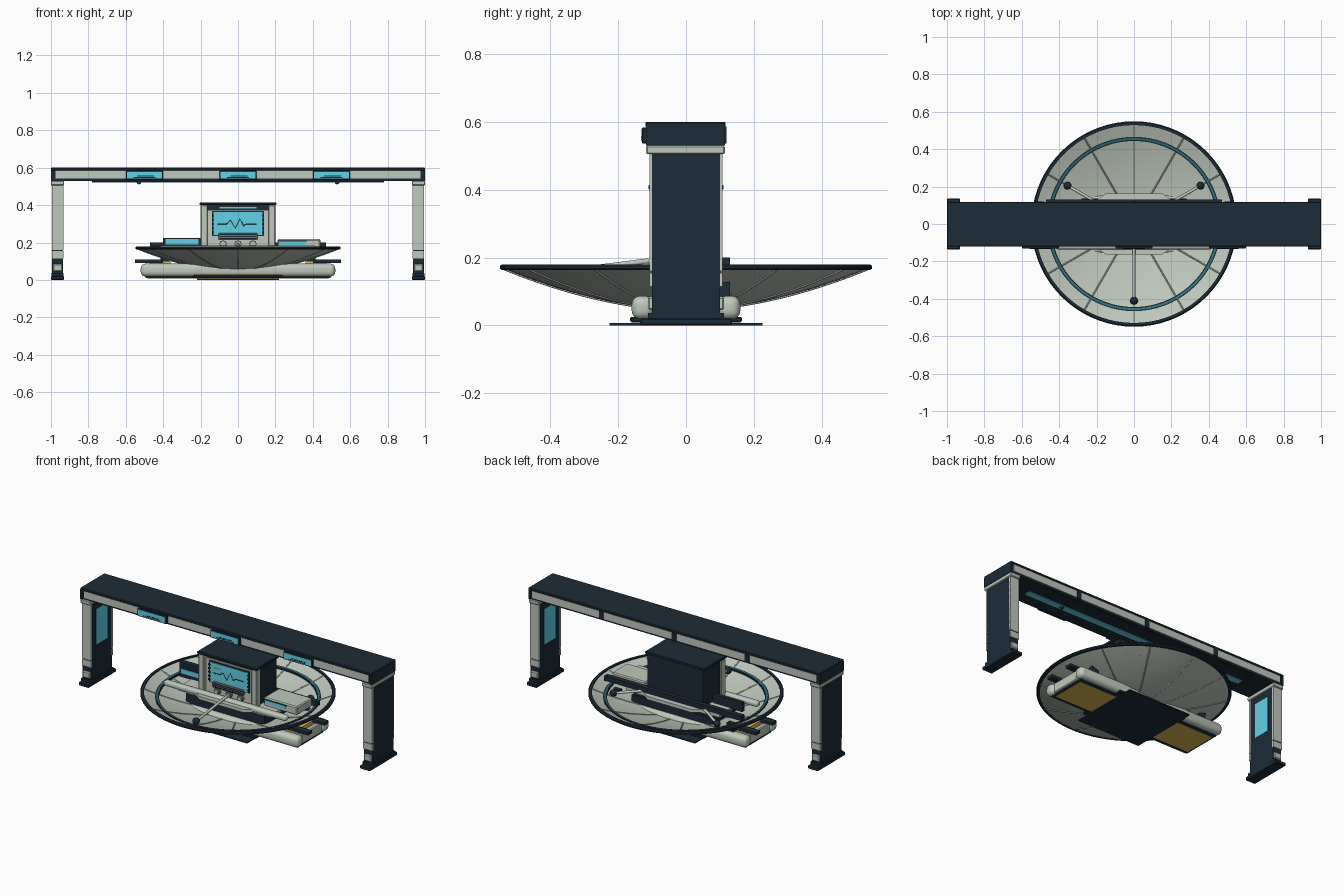
import bpy, bmesh, math
from mathutils import Vector

old = bpy.data.objects.get("Cube")
if old:
    bpy.data.objects.remove(old, do_unlink=True)


def material(name, r, g, b):
    m = bpy.data.materials.new(name)
    m.use_nodes = True
    m.diffuse_color = (r, g, b, 1)
    bsdf = m.node_tree.nodes["Principled BSDF"]
    bsdf.inputs["Base Color"].default_value = (r, g, b, 1)
    bsdf.inputs["Roughness"].default_value = 0.6
    return m


NAVY = material("dark navy", 0.012, 0.024, 0.038)
CREAM = material("pale grey green", 0.52, 0.58, 0.51)
GREY = material("mid grey", 0.17, 0.19, 0.19)
CYAN = material("screen cyan", 0.13, 0.67, 0.84)
TEAL = material("dim teal", 0.03, 0.17, 0.2)
AMBER = material("amber", 0.72, 0.46, 0.09)


def finish(name, bm, mat, smooth=False):
    bmesh.ops.recalc_face_normals(bm, faces=bm.faces)
    me = bpy.data.meshes.new(name)
    bm.to_mesh(me)
    bm.free()
    ob = bpy.data.objects.new(name, me)
    bpy.context.collection.objects.link(ob)
    me.materials.append(mat)
    if smooth:
        bpy.ops.object.select_all(action='DESELECT')
        bpy.context.view_layer.objects.active = ob
        ob.select_set(True)
        bpy.ops.object.shade_smooth_by_angle(angle=math.radians(35))
    return ob


def box(name, x, y, z, mat, bevel=0.0, segs=1):
    """Box from (min, max) ranges."""
    bm = bmesh.new()
    bmesh.ops.create_cube(bm, size=1)
    for v in bm.verts:
        v.co = [(lo + hi) / 2 + c * (hi - lo) for c, (lo, hi) in zip(v.co, (x, y, z))]
    if bevel:
        bmesh.ops.bevel(bm, geom=bm.edges[:], offset=bevel, segments=segs,
                        profile=0.5, affect='EDGES')
    return finish(name, bm, mat, segs > 1)


def flip(r, s):
    return r if s > 0 else (-r[1], -r[0])


def pair(name, x, y, z, mat, **kw):
    """Left and right copies, mirrored in x."""
    for s, side in ((1, "left"), (-1, "right")):
        box(f"{name}_{side}", flip(x, s), y, z, mat, **kw)


def front_back(name, x, y, z, mat, **kw):
    """Back and front copies, mirrored in y."""
    for s, side in ((1, "back"), (-1, "front")):
        box(f"{name}_{side}", x, flip(y, s), z, mat, **kw)


def rod(name, path, radius, mat):
    cu = bpy.data.curves.new(name, 'CURVE')
    cu.dimensions = '3D'
    cu.bevel_depth = radius
    cu.bevel_resolution = 2
    cu.use_fill_caps = True
    sp = cu.splines.new('POLY')
    sp.points.add(len(path) - 1)
    for p, co in zip(sp.points, path):
        p.co = (*co, 1)
    cu.materials.append(mat)
    ob = bpy.data.objects.new(name, cu)
    bpy.context.collection.objects.link(ob)
    return ob


def lathe(name, profile, mat, n=72):
    """Closed (radius, height) profile spun round z."""
    bm = bmesh.new()
    rings = []
    for i in range(n):
        a = 2 * math.pi * i / n
        rings.append([bm.verts.new((r * math.cos(a), r * math.sin(a), z)) for r, z in profile])
    for i in range(n):
        p, q = rings[i], rings[(i + 1) % n]
        for j in range(len(profile)):
            k = (j + 1) % len(profile)
            bm.faces.new((p[j], p[k], q[k], q[j]))
    return finish(name, bm, mat, True)


def ball(name, co, r, mat):
    bm = bmesh.new()
    bmesh.ops.create_uvsphere(bm, u_segments=16, v_segments=10, radius=r)
    bmesh.ops.translate(bm, verts=bm.verts, vec=co)
    return finish(name, bm, mat, True)


# Overhead beam
box("beam_core", (-0.99, 0.99), (-0.11, 0.11), (0.53, 0.59), NAVY)
box("beam_top", (-1, 1), (-0.12, 0.117), (0.585, 0.6), NAVY, bevel=0.003)
box("beam_underside", (-0.78, 0.78), (-0.1, 0.1), (0.524, 0.531), NAVY)
box("beam_light_strip", (-0.78, 0.78), (-0.02, 0.02), (0.52, 0.525), CYAN)
front_back("beam_band", (-0.975, 0.975), (0.105, 0.115), (0.541, 0.585), CREAM)
pair("beam_end", (0.985, 1), (-0.118, 0.115), (0.53, 0.59), NAVY)
for i, x in enumerate((-0.5, 0, 0.5)):
    box(f"beam_screen_frame_{i}", (x - 0.1, x + 0.1), (-0.13, -0.11), (0.536, 0.584), NAVY, bevel=0.003)
    box(f"beam_screen_{i}", (x - 0.093, x + 0.093), (-0.1315, -0.129), (0.542, 0.579), CYAN)
    box(f"beam_screen_mark_{i}", (x - 0.06, x + 0.06), (-0.1325, -0.131), (0.546, 0.55), NAVY)
    box(f"beam_screen_text_{i}", (x - 0.04, x + 0.05), (-0.1325, -0.131), (0.553, 0.557), NAVY)
    box(f"beam_joint_{i}", (x - 0.015, x + 0.015), (0.11, 0.119), (0.536, 0.586), NAVY)
for s in (-1, 1):
    ball(f"beam_lamp_{s}", (s * 0.53, 0, 0.524), 0.013, NAVY)

# End posts
pair("post_core", (0.935, 0.995), (-0.1, 0.1), (0.01, 0.53), NAVY)
pair("post_collar", (0.93, 1), (-0.118, 0.115), (0.505, 0.53), CREAM, bevel=0.004)
pair("post_foot", (0.93, 1), (-0.135, 0.135), (0, 0.022), NAVY, bevel=0.004)
pair("post_ankle", (0.932, 0.998), (-0.112, 0.112), (0.02, 0.036), NAVY)
pair("post_panel", (0.9335, 0.936), (-0.055, 0.055), (0.24, 0.46), CYAN)
for s, side in ((1, "back"), (-1, "front")):
    pair(f"post_facing_{side}", (0.934, 0.995), flip((0.095, 0.107), s), (0.16, 0.51), CREAM)
    pair(f"post_lower_facing_{side}", (0.934, 0.995), flip((0.095, 0.107), s), (0.115, 0.155), CREAM)
    pair(f"post_socket_{side}", (0.94, 0.99), flip((0.09, 0.112), s), (0.045, 0.085), CREAM, bevel=0.005)

# Dish
R = 0.537


def dish_z(r):
    return 0.045 + 0.122 * (r / R) ** 1.8


radii = [0.01 + (R - 0.01) * i / 16 for i in range(17)]
lathe("dish_shell", [(r, dish_z(r)) for r in radii]
      + [(r, dish_z(r) + 0.008) for r in reversed(radii)], CREAM)
lathe("dish_rim", [(0.529, 0.163), (0.543, 0.163), (0.549, 0.168), (0.549, 0.175),
                   (0.543, 0.18), (0.529, 0.18)], NAVY)
for name, r, w, h, mat in (("dish_ring_edge", 0.455, 0.011, 0.012, NAVY),
                           ("dish_ring_light", 0.455, 0.005, 0.015, TEAL)):
    z = dish_z(r)
    lathe(name, [(r - w, z), (r + w, z + 0.004), (r + w, z + h + 0.003), (r - w, z + h)], mat)
for i in range(12):
    a = math.radians(90 + 30 * i)
    spots = [(r * math.cos(a), r * math.sin(a), dish_z(r)) for r in radii[3:]]
    rod(f"dish_inner_rib_{i}", [(x, y, z + 0.008) for x, y, z in spots], 0.004, CREAM)
    rod(f"dish_outer_rib_{i}", spots, 0.004, CREAM)

# Three struts with ball joints
for i, deg in enumerate((30, 150, 270)):
    d = Vector((math.cos(math.radians(deg)), math.sin(math.radians(deg)), 0))
    foot = d * 0.41 + Vector((0, 0, 0.152))
    rod(f"strut_{i}", [foot, d * 0.11 + Vector((0, 0, 0.19))], 0.008, CREAM)
    ball(f"strut_joint_{i}", foot, 0.021, NAVY)

# Base and side rails
box("base_plate", (-0.22, 0.22), (-0.225, 0.225), (0, 0.007), NAVY)
box("base_step", (-0.24, 0.24), (-0.165, 0.165), (0.009, 0.025), NAVY, bevel=0.004)
box("base_skid", (-0.495, 0.495), (-0.125, 0.125), (0.009, 0.018), NAVY)
box("base_glow", (-0.485, 0.485), (-0.108, 0.108), (0.0075, 0.01), AMBER)
box("base_core", (-0.48, 0.48), (-0.11, 0.11), (0.015, 0.078), CREAM)
front_back("base_rail", (-0.52, 0.52), (0.095, 0.16), (0.018, 0.087), CREAM, bevel=0.025, segs=4)
pair("base_amber_strip", (0.36, 0.47), (-0.09, 0.09), (0.078, 0.1), AMBER)
pair("base_end_bar", (0.4, 0.55), (-0.1, -0.06), (0.09, 0.108), NAVY)
pair("base_end_bar_back", (0.4, 0.55), (0.06, 0.1), (0.09, 0.108), NAVY)
pair("base_end_cap", (0.475, 0.505), (-0.1, 0.1), (0.02, 0.082), CREAM, bevel=0.005)
pair("base_clamp", (0.37, 0.415), (0.1, 0.13), (0.085, 0.135), NAVY)

# Hub and deck inside the dish
box("hub", (-0.27, 0.27), (-0.125, 0.125), (0.05, 0.15), NAVY)
bm = bmesh.new()
outline = [(0.32, 0.13), (0.2, 0.13), (0.15, 0.163)]
quarter = outline + [(-x, y) for x, y in reversed(outline)]
bm.faces.new([bm.verts.new((x, y, 0.15)) for x, y in quarter + [(-x, -y) for x, y in quarter]])
top = bmesh.ops.extrude_face_region(bm, geom=bm.faces[:])
bmesh.ops.translate(bm, verts=[v for v in top["geom"] if isinstance(v, bmesh.types.BMVert)],
                    vec=(0, 0, 0.02))
finish("deck", bm, CREAM)
box("back_plank_upper", (-0.47, 0.47), (0.1, 0.13), (0.17, 0.2), NAVY)
box("back_plank_lower", (-0.28, 0.28), (0.115, 0.135), (0.09, 0.135), NAVY)
box("front_rail", (-0.42, 0.42), (-0.135, -0.095), (0.152, 0.184), CREAM, bevel=0.012, segs=3)

# Side desks beside the console
box("desk_right_back", (-0.4, -0.2), (0, 0.02), (0.165, 0.223), NAVY)
box("desk_right_screen", (-0.388, -0.21), (-0.005, 0.001), (0.19, 0.218), CYAN)
box("desk_left", (0.21, 0.44), (-0.05, 0.1), (0.165, 0.218), CREAM, bevel=0.006)
box("desk_left_screen", (0.22, 0.36), (-0.055, -0.049), (0.188, 0.206), CYAN)
box("desk_left_lid_line", (0.215, 0.37), (-0.056, -0.049), (0.206, 0.21), NAVY)

# Console
box("console_body", (-0.19, 0.19), (-0.07, 0.105), (0.16, 0.405), NAVY)
box("console_roof", (-0.205, 0.205), (-0.11, 0.11), (0.4, 0.415), NAVY, bevel=0.003)
pair("console_post", (0.163, 0.2), (-0.103, -0.06), (0.165, 0.4), CREAM, bevel=0.004)
box("console_front", (-0.165, 0.165), (-0.08, -0.065), (0.165, 0.375), CREAM)
box("console_light", (-0.1, 0.1), (-0.076, -0.069), (0.383, 0.39), CYAN)
box("screen_frame", (-0.14, 0.14), (-0.086, -0.079), (0.235, 0.368), NAVY)
box("screen", (-0.13, 0.13), (-0.09, -0.085), (0.241, 0.362), CYAN)
box("screen_dash", (-0.1, -0.06), (-0.092, -0.089), (0.33, 0.334), AMBER)
trace = [(-0.11, 0), (-0.06, 0), (-0.04, 0.018), (-0.015, -0.022), (0.01, 0.028),
         (0.03, -0.012), (0.045, 0), (0.1, 0)]
rod("screen_trace", [(x, -0.089, 0.3 + z) for x, z in trace], 0.003, NAVY)
for i in range(5):
    pair(f"screen_bracket_{i}", (0.127, 0.139), (-0.093, -0.086),
         (0.248 + i * 0.023, 0.258 + i * 0.023), NAVY)
box("keyboard", (-0.105, 0.105), (-0.102, -0.08), (0.215, 0.25), GREY, bevel=0.004)
for i in range(3):
    box(f"key_row_{i}", (-0.095, 0.095), (-0.104, -0.1), (0.22 + i * 0.01, 0.225 + i * 0.01), NAVY)
for i, x in enumerate((-0.08, 0, 0.08)):
    rod(f"knob_ring_{i}", [(x, -0.075, 0.192), (x, -0.096, 0.192)], 0.02, GREY)
    rod(f"knob_{i}", [(x, -0.075, 0.192), (x, -0.103, 0.192)], 0.014, CREAM)
